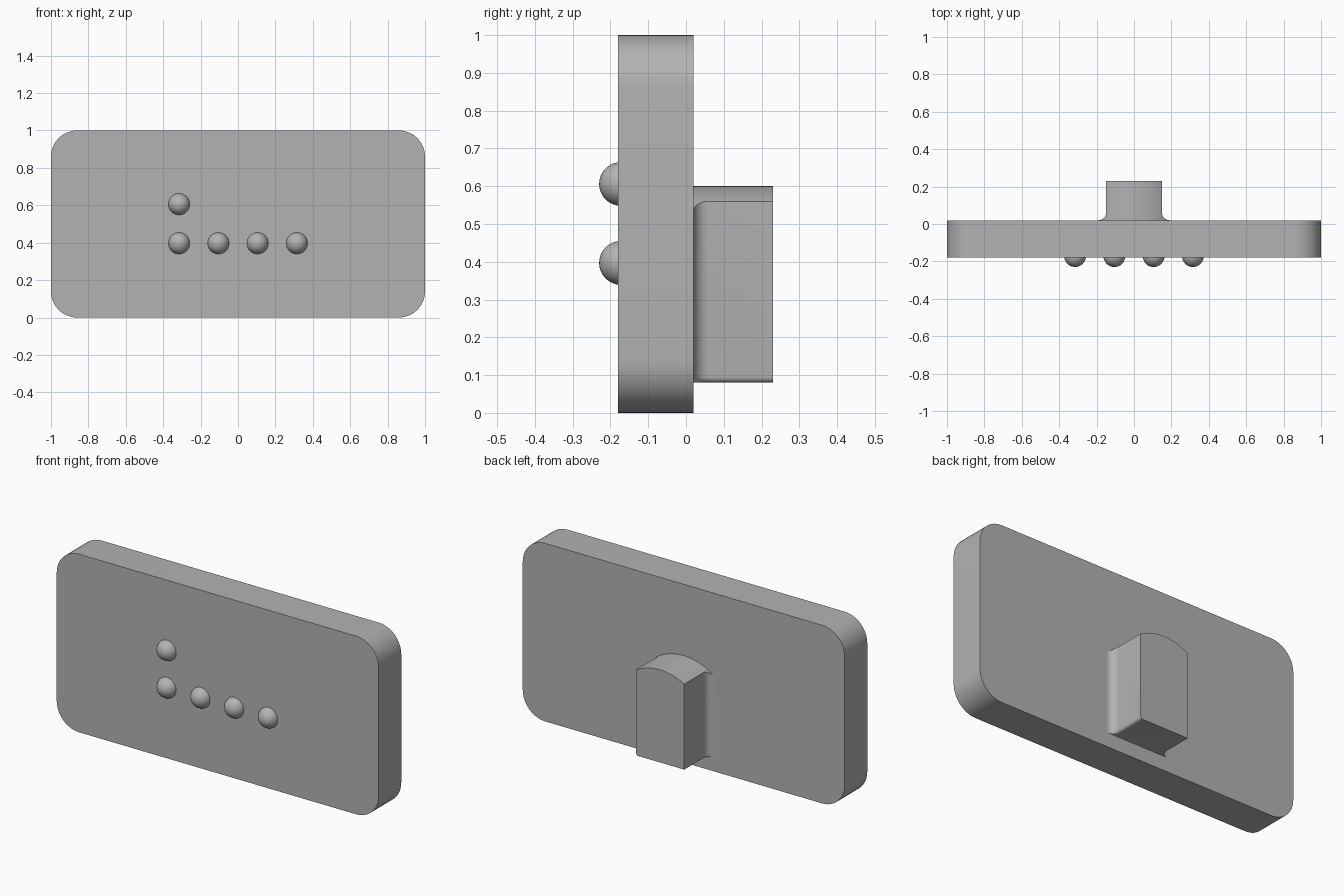
import bpy, bmesh, math

if "Cube" in bpy.data.objects:
    bpy.data.objects.remove(bpy.data.objects["Cube"])

grey = bpy.data.materials.new("grey")
grey.diffuse_color = (0.45, 0.45, 0.45, 1)
grey.use_nodes = True
grey.node_tree.nodes["Principled BSDF"].inputs["Base Color"].default_value = grey.diffuse_color


def finish(obj):
    obj.data.materials.append(grey)
    bpy.ops.object.select_all(action='DESELECT')
    obj.select_set(True)
    bpy.context.view_layer.objects.active = obj
    bpy.ops.object.shade_smooth_by_angle(angle=math.radians(30))


def loft(name, rings):
    """Skin equal-length rings of points and cap both ends."""
    bm = bmesh.new()
    loops = [[bm.verts.new(p) for p in ring] for ring in rings]
    n = len(loops[0])
    for a, b in zip(loops, loops[1:]):
        for i in range(n):
            j = (i + 1) % n
            bm.faces.new((a[i], a[j], b[j], b[i]))
    bm.faces.new(loops[0])
    bm.faces.new(loops[-1])
    bmesh.ops.recalc_face_normals(bm, faces=bm.faces)
    mesh = bpy.data.meshes.new(name)
    bm.to_mesh(mesh)
    bm.free()
    obj = bpy.data.objects.new(name, mesh)
    bpy.context.collection.objects.link(obj)
    finish(obj)


def arc(cx, cz, r, start, end, steps):
    angles = [math.radians(start + (end - start) * i / steps) for i in range(steps + 1)]
    return [(cx + r * math.cos(a), cz + r * math.sin(a)) for a in angles]


# Plate: rounded rectangle, extruded front to back
R = 0.14
outline = []
for k, (sx, sz) in enumerate([(1, 1), (-1, 1), (-1, -1), (1, -1)]):
    outline += arc(sx * (1 - R), 0.5 + sz * (0.5 - R), R, 90 * k, 90 * k + 90, 12)
loft("plate", [[(x, y, z) for x, z in outline] for y in (-0.18, 0.02)])


# Rear stem: arched top, one eased lower corner, sides flaring into the plate
def stem_section(w):
    top = math.degrees(math.acos(w / 0.30))
    return (arc(0, 0.30, 0.30, top, 180 - top, 20) + [(-w, 0.08)]
            + arc(w - 0.015, 0.095, 0.015, -90, 0, 5))


F = 0.04
layers = [(0.15 + F, 0.015)]
for i in range(9):
    t = math.radians(90 * i / 8)
    layers.append((0.15 + F - F * math.sin(t), 0.02 + F - F * math.cos(t)))
layers.append((0.15, 0.23))
loft("rear_stem", [[(x, y, z) for x, z in stem_section(w)] for w, y in layers])

# Front studs: a row of four and one above the first
spots = [(-0.315 + 0.21 * i, 0.397) for i in range(4)] + [(-0.315, 0.606)]
for x, z in spots:
    bpy.ops.mesh.primitive_uv_sphere_add(segments=32, ring_count=16, radius=0.058,
                                         location=(x, -0.172, z))
    stud = bpy.context.object
    stud.name = "front_stud"
    finish(stud)
